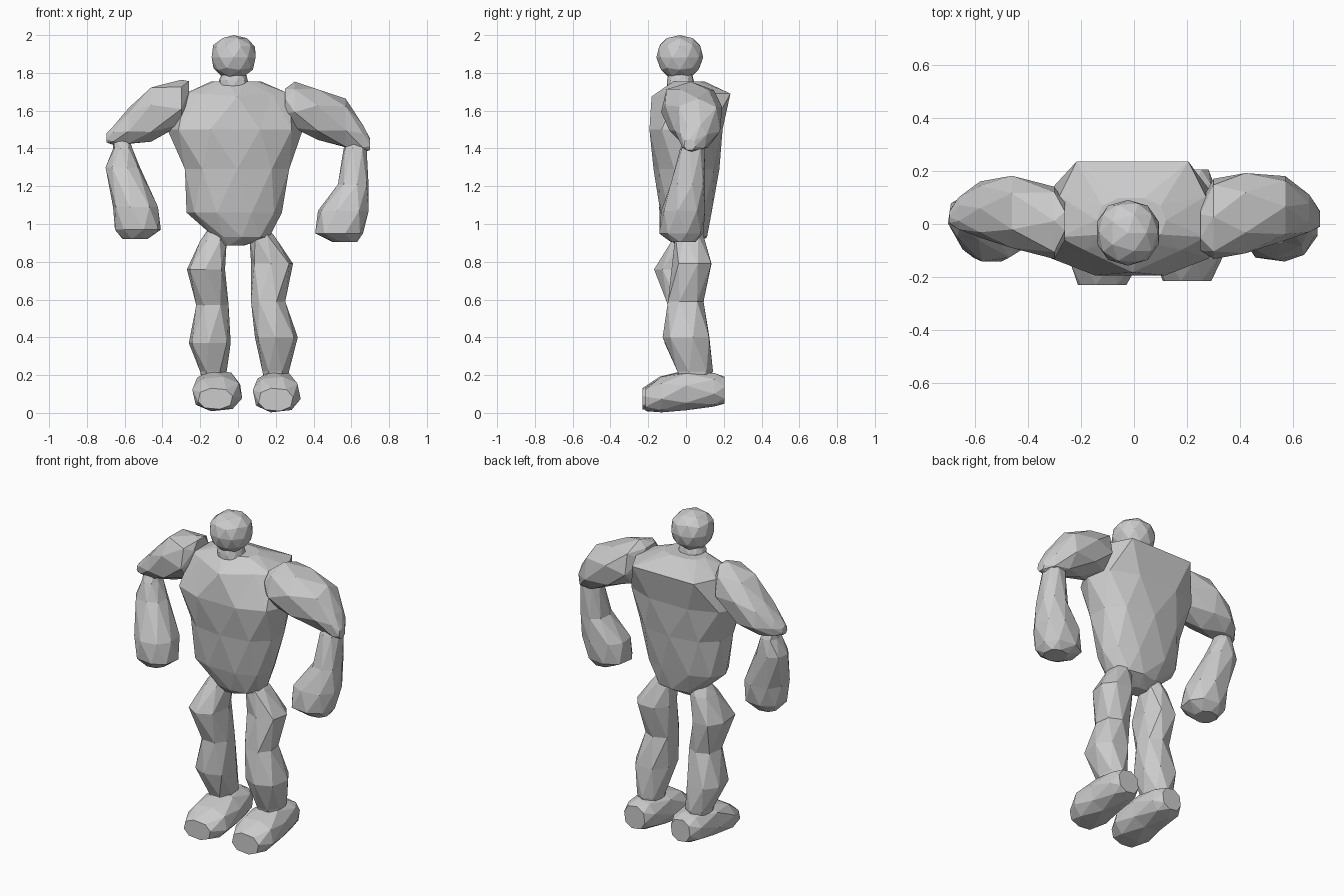
import bpy, bmesh, math
from mathutils import Vector

grey = bpy.data.materials.new("stone_grey")
grey.diffuse_color = (0.6, 0.6, 0.6, 1)


def signed_pow(v, p):
    return math.copysign(abs(v) ** p, v)


def finish(name, bm):
    bmesh.ops.recalc_face_normals(bm, faces=bm.faces)
    mesh = bpy.data.meshes.new(name)
    bm.to_mesh(mesh)
    bm.free()
    mesh.materials.append(grey)
    ob = bpy.data.objects.new(name, mesh)
    bpy.context.collection.objects.link(ob)
    return ob


def loft(name, axis, sides, sections, power=0.85, turn=0.2, grow=1.03):
    """Faceted body from sections (position, a_min, a_max, b_min, b_max) across an axis.
    Every other ring is turned half a step, giving triangular facets."""
    bm = bmesh.new()
    rings = []
    for k, (t, a0, a1, b0, b1) in enumerate(sections):
        ring = []
        for i in range(sides):
            ang = 2 * math.pi * (i + 0.5 * (k % 2)) / sides + turn
            a = (a0 + a1) / 2 + grow * (a1 - a0) / 2 * signed_pow(math.cos(ang), power)
            b = (b0 + b1) / 2 + grow * (b1 - b0) / 2 * signed_pow(math.sin(ang), power)
            co = {"x": (t, a, b), "y": (a, t, b), "z": (a, b, t)}[axis]
            ring.append(bm.verts.new(co))
        rings.append(ring)
    for k in range(len(rings) - 1):
        lo, hi = rings[k], rings[k + 1]
        for i in range(sides):
            j = (i + 1) % sides
            if k % 2 == 0:
                bm.faces.new((lo[i], lo[j], hi[i]))
                bm.faces.new((lo[j], hi[j], hi[i]))
            else:
                bm.faces.new((lo[i], hi[j], hi[i]))
                bm.faces.new((lo[i], lo[j], hi[j]))
    bm.faces.new(rings[0])
    bm.faces.new(rings[-1])
    return finish(name, bm)


# Torso: broad chest narrowing to the hips
torso = loft("torso", "z", 10, [
    (0.885, -0.09, 0.03, -0.05, 0.04),
    (0.93, -0.13, 0.17, -0.10, 0.11),
    (1.06, -0.27, 0.23, -0.14, 0.14),
    (1.29, -0.29, 0.28, -0.17, 0.175),
    (1.50, -0.37, 0.34, -0.20, 0.20),
    (1.69, -0.29, 0.28, -0.18, 0.235),
    (1.755, -0.14, 0.12, -0.07, 0.10)], turn=0, grow=1.01)
# Shoulder line: square across the back, drawn to a wedge at the front
for v in torso.data.vertices:
    if 1.6 < v.co.z < 1.72:
        if v.co.y > 0.15:
            v.co.y = 0.235
            v.co.x *= 1.15
        elif v.co.y < -0.1:
            v.co.y += 0.05 if abs(v.co.x) > 0.1 else 0
        if v.co.y < -0.15:
            v.co.z = 1.675

# Neck and squarish head
loft("neck", "z", 10, [
    (1.72, -0.10, 0.06, -0.10, 0.05),
    (1.76, -0.10, 0.05, -0.10, 0.04),
    (1.80, -0.08, 0.04, -0.09, 0.03)])
bm = bmesh.new()
bmesh.ops.create_icosphere(bm, subdivisions=2, radius=1)
for v in bm.verts:
    x, y, z = (signed_pow(c, 0.92) for c in v.co)
    taper = 1 + 0.06 * z
    v.co = Vector((-0.023 + 0.122 * taper * x, -0.033 + 0.124 * taper * y, 1.882 + 0.118 * z))
finish("head", bm)

# Upper arms reaching outward and down to the elbows
loft("left_upper_arm", "x", 7, [
    (0.25, -0.10, 0.08, 1.56, 1.72),
    (0.30, -0.13, 0.17, 1.50, 1.75),
    (0.42, -0.11, 0.19, 1.45, 1.72),
    (0.57, -0.06, 0.18, 1.40, 1.66),
    (0.66, -0.03, 0.11, 1.38, 1.53),
    (0.70, -0.01, 0.05, 1.39, 1.45)])
loft("right_upper_arm", "x", 7, [
    (-0.26, -0.06, 0.08, 1.60, 1.76),
    (-0.30, -0.13, 0.14, 1.52, 1.76),
    (-0.46, -0.09, 0.18, 1.44, 1.73),
    (-0.58, -0.05, 0.16, 1.42, 1.61),
    (-0.66, -0.02, 0.10, 1.42, 1.52),
    (-0.695, 0.0, 0.05, 1.43, 1.48)])

# Forearms swelling into heavy fists
loft("left_forearm", "z", 8, [
    (1.46, 0.60, 0.67, 0.0, 0.07),
    (1.40, 0.56, 0.68, -0.03, 0.10),
    (1.21, 0.53, 0.69, -0.08, 0.10),
    (1.07, 0.425, 0.69, -0.13, 0.10),
    (0.95, 0.41, 0.66, -0.14, 0.09),
    (0.905, 0.50, 0.63, -0.08, 0.05)])
loft("right_forearm", "z", 8, [
    (1.46, -0.66, -0.58, 0.0, 0.07),
    (1.40, -0.66, -0.56, -0.03, 0.10),
    (1.30, -0.70, -0.52, -0.06, 0.11),
    (1.09, -0.66, -0.425, -0.14, 0.10),
    (0.97, -0.65, -0.41, -0.14, 0.08),
    (0.92, -0.61, -0.48, -0.09, 0.04)])

# Legs with thigh and calf bulges
loft("left_leg", "z", 7, [
    (0.99, 0.06, 0.14, -0.04, 0.06),
    (0.94, 0.06, 0.19, -0.06, 0.09),
    (0.79, 0.07, 0.29, -0.07, 0.14),
    (0.59, 0.07, 0.25, -0.10, 0.09),
    (0.40, 0.09, 0.315, -0.12, 0.13),
    (0.22, 0.13, 0.27, -0.05, 0.14),
    (0.17, 0.14, 0.26, -0.03, 0.12)])
loft("right_leg", "z", 7, [
    (0.97, -0.16, -0.07, -0.04, 0.06),
    (0.91, -0.20, -0.06, -0.08, 0.09),
    (0.76, -0.27, -0.07, -0.165, 0.11),
    (0.57, -0.22, -0.05, -0.10, 0.09),
    (0.37, -0.26, -0.04, -0.11, 0.13),
    (0.22, -0.20, -0.06, -0.05, 0.14),
    (0.17, -0.19, -0.07, -0.03, 0.12)])

# Blocky feet, heel to toe
loft("left_foot", "y", 8, [
    (0.205, 0.14, 0.28, 0.05, 0.19),
    (0.15, 0.11, 0.30, 0.035, 0.21),
    (0.0, 0.09, 0.315, 0.015, 0.22),
    (-0.13, 0.08, 0.33, 0.004, 0.19),
    (-0.215, 0.11, 0.29, 0.01, 0.13)])
loft("right_foot", "y", 8, [
    (0.205, -0.17, -0.04, 0.055, 0.19),
    (0.15, -0.21, -0.01, 0.04, 0.21),
    (0.0, -0.23, 0.01, 0.025, 0.225),
    (-0.14, -0.24, 0.02, 0.01, 0.19),
    (-0.23, -0.21, -0.03, 0.02, 0.13)])
